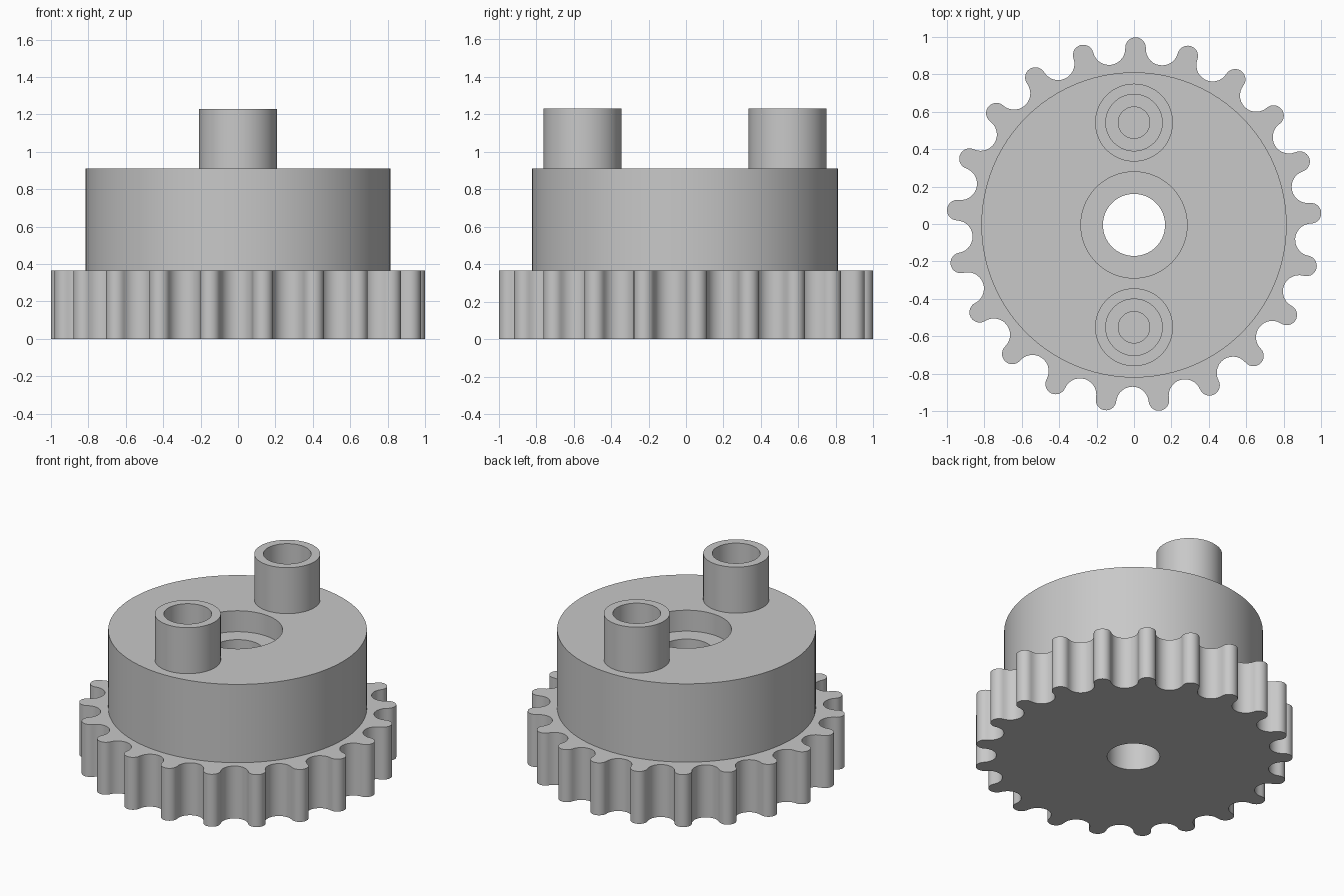
import bpy, bmesh
from math import sin, cos, atan2, pi, radians, hypot

cube = bpy.data.objects.get("Cube")
if cube:
    bpy.data.objects.remove(cube, do_unlink=True)

grey = bpy.data.materials.new("plain_grey")
grey.use_nodes = True
grey.diffuse_color = (0.58, 0.58, 0.58, 1)
grey.node_tree.nodes["Principled BSDF"].inputs["Base Color"].default_value = grey.diffuse_color

CENTRE_Y = -0.005
GEAR_TOP, HUB_TOP, POST_TOP = 0.365, 0.91, 1.23
BORE, POST_OFFSET, SEGMENTS = 0.166, 0.547, 96


def add_object(name, bm, y=0.0):
    bmesh.ops.recalc_face_normals(bm, faces=bm.faces)
    mesh = bpy.data.meshes.new(name)
    bm.to_mesh(mesh)
    bm.free()
    mesh.materials.append(grey)
    obj = bpy.data.objects.new(name, mesh)
    obj.location.y = CENTRE_Y + y
    bpy.context.collection.objects.link(obj)
    return obj


def lathe(name, profile, y=0.0):
    """Spin a closed (radius, z) profile into a ring."""
    bm = bmesh.new()
    rings = [[bm.verts.new((r * cos(2 * pi * i / SEGMENTS), r * sin(2 * pi * i / SEGMENTS), z))
              for i in range(SEGMENTS)] for r, z in profile]
    for k, ring in enumerate(rings):
        after = rings[(k + 1) % len(rings)]
        for i in range(SEGMENTS):
            j = (i + 1) % SEGMENTS
            bm.faces.new((ring[i], ring[j], after[j], after[i]))
    return add_object(name, bm, y)


def prism(name, points, bottom, top, y=0.0):
    """Extrude a flat outline upwards."""
    bm = bmesh.new()
    base = bm.faces.new([bm.verts.new((px, py, bottom)) for px, py in points])
    grown = bmesh.ops.extrude_face_region(bm, geom=[base], use_keep_orig=True)
    for v in grown["geom"]:
        if isinstance(v, bmesh.types.BMVert):
            v.co.z = top
    return add_object(name, bm, y)


def circle(radius):
    return [(radius * cos(2 * pi * i / SEGMENTS), radius * sin(2 * pi * i / SEGMENTS))
            for i in range(SEGMENTS)]


def cut(obj, cutter):
    """Subtract the cutter, bake the result and drop the cutter."""
    cutter.hide_render = True
    mod = obj.modifiers.new("cut", "BOOLEAN")
    mod.operation, mod.solver, mod.object = "DIFFERENCE", "EXACT", cutter
    bpy.context.view_layer.update()
    baked = bpy.data.meshes.new_from_object(obj.evaluated_get(bpy.context.evaluated_depsgraph_get()))
    obj.modifiers.clear()
    obj.data = baked
    bpy.data.objects.remove(cutter, do_unlink=True)


def gear_outline(teeth=21, tip_c=0.948, tip_r=0.055, gap_c=0.952, steps=14):
    """Round teeth and round gaps that meet on tangent arcs."""
    half = pi / teeth
    dx, dy = gap_c * cos(half) - tip_c, gap_c * sin(half)
    gap_r = hypot(dx, dy) - tip_r
    tip_sweep = atan2(dy, dx)
    gap_sweep = atan2(tip_c * sin(half), tip_c * cos(half) - gap_c)
    points = []
    for t in range(teeth):
        a = radians(89.5) + 2 * half * t
        b = a + half
        for i in range(steps):
            d = a + tip_sweep * (2 * i / steps - 1)
            points.append((tip_c * cos(a) + tip_r * cos(d), tip_c * sin(a) + tip_r * sin(d)))
        for i in range(steps):
            d = b - gap_sweep - 2 * (pi - gap_sweep) * i / steps
            points.append((gap_c * cos(b) + gap_r * cos(d), gap_c * sin(b) + gap_r * sin(d)))
    return points


# Toothed wheel with a through bore
gear = prism("gear_wheel", gear_outline(), 0, GEAR_TOP)
cut(gear, prism("bore_cutter", circle(BORE), -0.1, GEAR_TOP + 0.1))

# Hub with a stepped centre recess
recess_floor = HUB_TOP - 0.146
hub = lathe("hub", [(BORE, GEAR_TOP), (0.816, GEAR_TOP), (0.816, HUB_TOP),
                    (0.284, HUB_TOP), (0.284, recess_floor), (BORE, recess_floor)])
parts = [gear, hub]

# Hollow posts, each above a narrow pocket in the hub
for name, y in (("front_post", -POST_OFFSET), ("back_post", POST_OFFSET)):
    cut(hub, prism("pocket_cutter", circle(0.084), GEAR_TOP + 0.1, HUB_TOP + 0.1, y))
    parts.append(lathe(name, [(0.151, HUB_TOP), (0.208, HUB_TOP),
                              (0.208, POST_TOP), (0.151, POST_TOP)], y))

# Smooth curved walls, crisp rims
bpy.ops.object.select_all(action="DESELECT")
for part in parts:
    part.select_set(True)
bpy.context.view_layer.objects.active = gear
bpy.ops.object.shade_smooth_by_angle(angle=radians(30))
